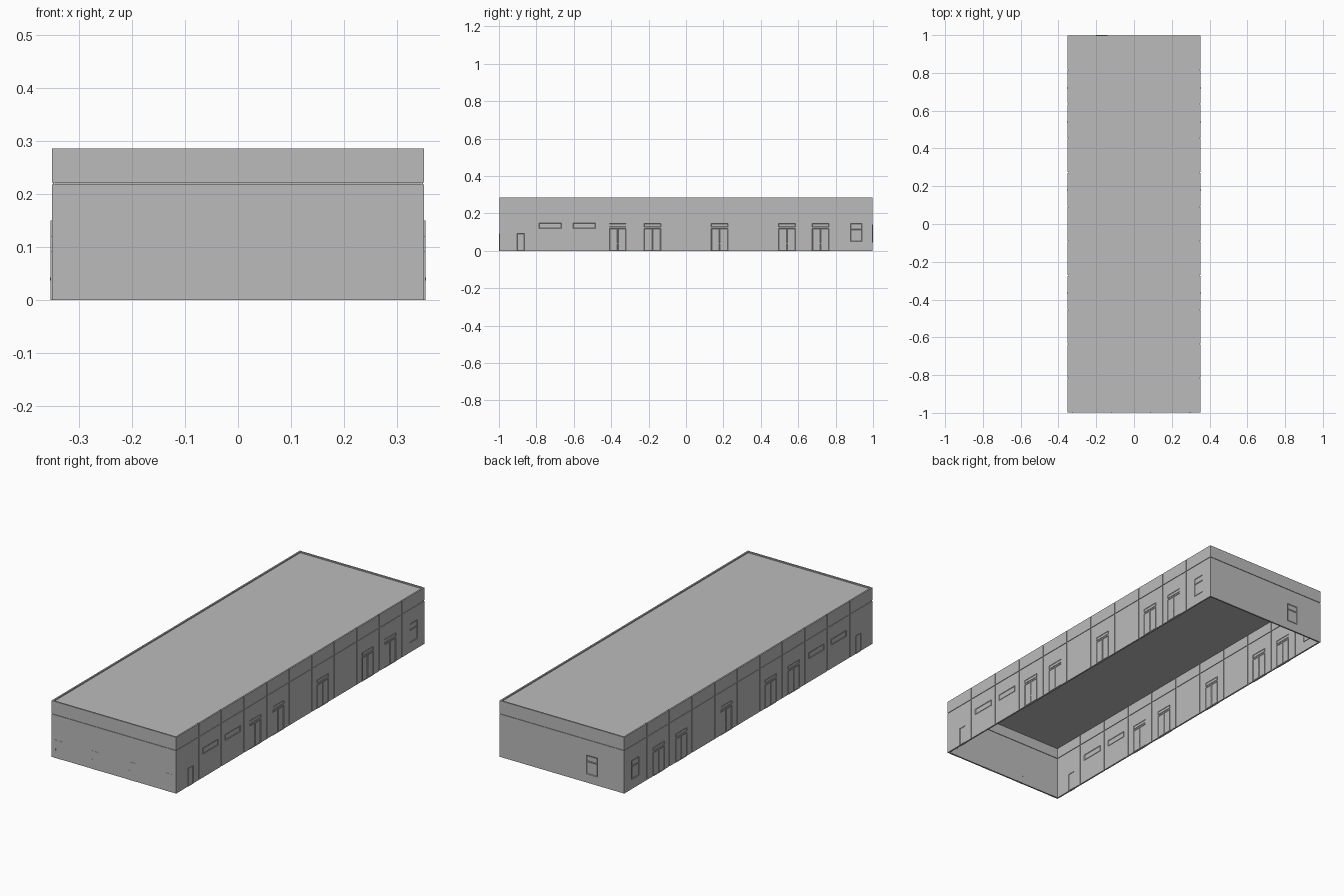
import bpy, bmesh
from mathutils import Vector, Matrix

cube = bpy.data.objects.get("Cube")
if cube:
    bpy.data.objects.remove(cube, do_unlink=True)

mat = bpy.data.materials.new("light_grey")
mat.use_nodes = True
colour = (0.5, 0.5, 0.5, 1)
mat.diffuse_color = colour
mat.node_tree.nodes["Principled BSDF"].inputs["Base Color"].default_value = colour

HALF_X, HALF_Y, TOP, SEAM = 0.351, 0.998, 0.286, 0.22
THICK, GAP, LIP = 0.008, 0.004, 0.002

# Outward normal, direction along the wall, distance from the centre
WALLS = {
    "front": (Vector((0, -1, 0)), Vector((1, 0, 0)), HALF_Y),
    "back": (Vector((0, 1, 0)), Vector((1, 0, 0)), HALF_Y),
    "left": (Vector((1, 0, 0)), Vector((0, 1, 0)), HALF_X),
    "right": (Vector((-1, 0, 0)), Vector((0, 1, 0)), HALF_X),
}


def add_box(bm, lo, hi):
    lo, hi = Vector(lo), Vector(hi)
    m = Matrix.Translation((lo + hi) / 2) @ Matrix.Diagonal((*(hi - lo), 1))
    return bmesh.ops.create_cube(bm, size=1, matrix=m)["verts"]


def make_object(name, bm):
    bmesh.ops.recalc_face_normals(bm, faces=bm.faces)
    mesh = bpy.data.meshes.new(name)
    bm.to_mesh(mesh)
    bm.free()
    mesh.materials.append(mat)
    ob = bpy.data.objects.new(name, mesh)
    bpy.context.collection.objects.link(ob)


def wall_slabs(name, side, rects, out=0.0, depth=THICK, frame=0.0):
    """Slabs (u0, u1, z0, z1) set in a wall; a frame sinks both broad faces."""
    normal, along, dist = WALLS[side]
    bm = bmesh.new()
    for u0, u1, z0, z1 in rects:
        a = along * u0 + normal * (dist + out - depth) + Vector((0, 0, z0))
        b = along * u1 + normal * (dist + out) + Vector((0, 0, z1))
        lo = [min(p) for p in zip(a, b)]
        hi = [max(p) for p in zip(a, b)]
        verts = add_box(bm, lo, hi)
        if frame:
            bm.normal_update()
            faces = [f for f in {f for v in verts for f in v.link_faces}
                     if abs(f.normal.dot(normal)) > 0.9]
            bmesh.ops.inset_individual(bm, faces=faces, thickness=frame, depth=-LIP)
    make_object(f"{side}_{name}", bm)


# Roof sheet just below the wall tops
bm = bmesh.new()
add_box(bm, (-HALF_X + GAP, -HALF_Y + GAP, TOP - 0.01),
        (HALF_X - GAP, HALF_Y - GAP, TOP - 0.006))
make_object("roof", bm)

# Wall cores with panels and an upper band, separated by thin joints
BAYS = 11
for side in WALLS:
    long_side = side in ("left", "right")
    half = HALF_Y if long_side else HALF_X
    count = BAYS if long_side else 1
    wall_slabs("wall_core", side, [(-half + LIP, half - LIP, 0, TOP - LIP)],
               out=-0.003, depth=LIP)
    width = 2 * half / count
    rows = {"wall_panels": (0, SEAM - GAP / 2), "upper_band": (SEAM + GAP / 2, TOP)}
    for name, (z0, z1) in rows.items():
        rects = []
        for i in range(count):
            u0 = -half + i * width + (GAP / 2 if i else 0)
            u1 = -half + (i + 1) * width - (GAP / 2 if i < count - 1 else 0)
            rects.append((u0, u1, z0, z1))
        wall_slabs(name, side, rects)

FITTING = dict(out=LIP, depth=THICK + 2 * LIP)
HANDLE = dict(out=0.003, depth=THICK + 0.006)

# Front doors with handles
door_x = (-0.312, -0.105, 0.104, 0.312)
wall_slabs("doors", "front", [(x - 0.021, x + 0.021, 0, 0.092) for x in door_x],
           out=LIP / 2, depth=THICK + LIP)
wall_slabs("door_handles", "front",
           [(x - 0.017, x - 0.014, 0.038, 0.049) for x in door_x],
           out=LIP, depth=THICK + 2 * LIP)

# Side doors, transoms and windows, the same on both long walls
double_y = (-0.365, 0.18, 0.54, 0.72)
glazed_y = (-0.18,)
for side in ("left", "right"):
    wall_slabs("single_door", side, [(-0.903, -0.863, 0, 0.092)], frame=0.003, **FITTING)
    leaves, transoms = [], []
    for y in double_y + glazed_y:
        leaves += [(y - 0.045, y, 0, 0.12), (y, y + 0.045, 0, 0.12)]
        transoms.append((y - 0.045, y + 0.045, 0.128, 0.145))
    wall_slabs("double_doors", side, leaves, frame=0.004, **FITTING)
    wall_slabs("transoms", side, transoms, frame=0.003, **FITTING)
    wall_slabs("door_handles", side,
               [(y - 0.003, y + 0.003, 0.037, 0.043) for y in double_y], **HANDLE)
    wall_slabs("strip_windows", side,
               [(y - 0.06, y + 0.06, 0.12, 0.15) for y in (-0.725, -0.545)],
               frame=0.004, **FITTING)
    wall_slabs("end_window", side,
               [(0.88, 0.94, 0.05, 0.115), (0.88, 0.94, 0.115, 0.145)],
               frame=0.004, **FITTING)

# Back window with an upper light
wall_slabs("window", "back",
           [(-0.2, -0.14, 0.045, 0.11), (-0.2, -0.14, 0.11, 0.14)],
           frame=0.004, **FITTING)
